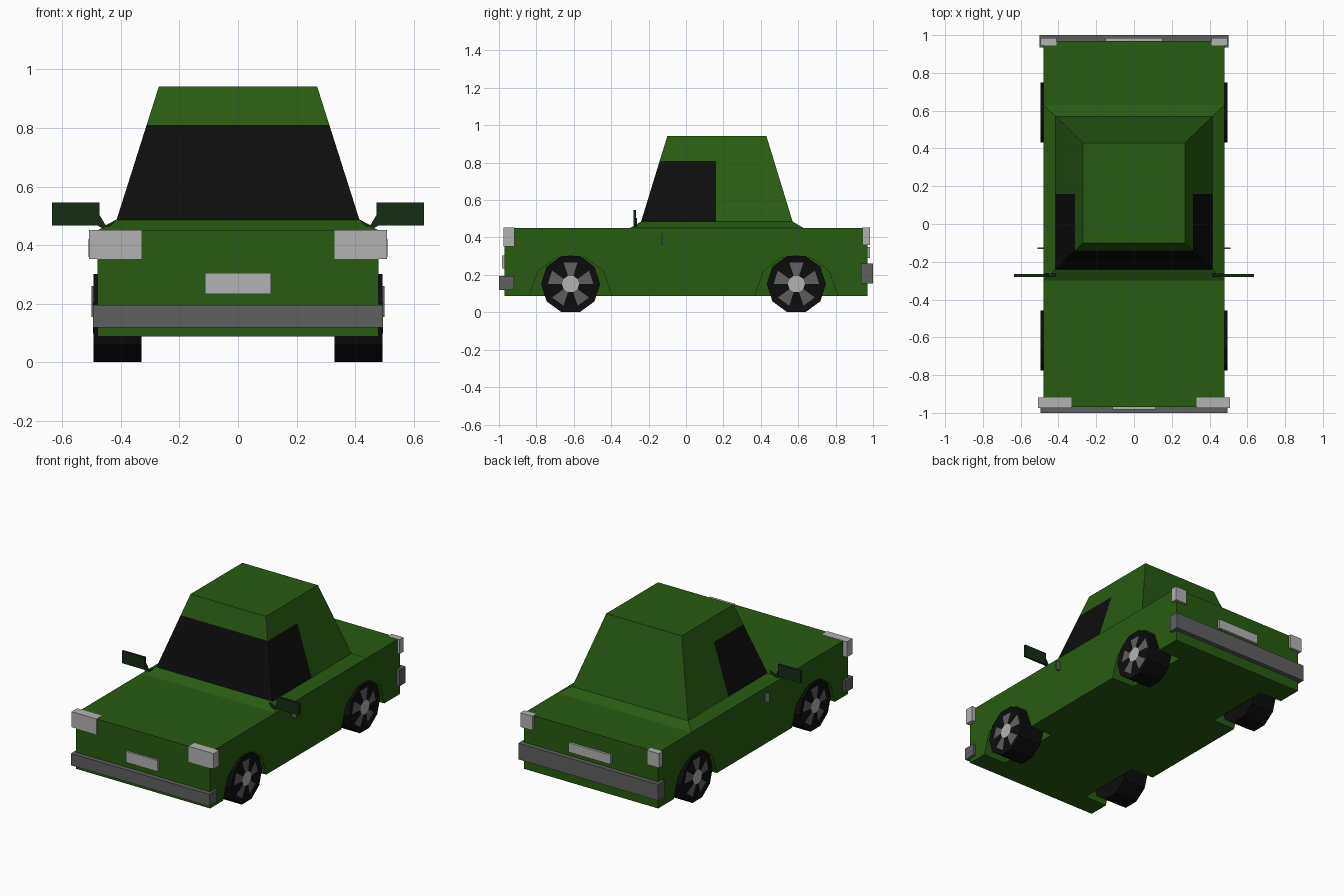
import bpy, bmesh
from math import cos, sin, tau

if "Cube" in bpy.data.objects:
    bpy.data.objects.remove(bpy.data.objects["Cube"])


def material(name, rgb):
    m = bpy.data.materials.new(name)
    m.diffuse_color = (*rgb, 1)
    m.use_nodes = True
    m.node_tree.nodes["Principled BSDF"].inputs["Base Color"].default_value = m.diffuse_color
    return m


GREEN = material("paint_green", (0.022, 0.105, 0.006))
DARK = material("dark_green", (0.007, 0.025, 0.006))
BLACK = material("black", (0.004, 0.004, 0.004))
GREY = material("mid_grey", (0.115, 0.115, 0.115))
LIGHT = material("light_grey", (0.45, 0.45, 0.45))


def finish(name, bm, *mats):
    bmesh.ops.recalc_face_normals(bm, faces=bm.faces)
    me = bpy.data.meshes.new(name)
    bm.to_mesh(me)
    bm.free()
    for m in mats:
        me.materials.append(m)
    ob = bpy.data.objects.new(name, me)
    bpy.context.collection.objects.link(ob)
    return ob


def box(name, x, y, z, mat):
    """Box from (min, max) ranges."""
    bm = bmesh.new()
    bmesh.ops.create_cube(bm, size=1)
    for v in bm.verts:
        v.co = [r[0] if c < 0 else r[1] for c, r in zip(v.co, (x, y, z))]
    return finish(name, bm, mat)


def side_box(name, x, y, z, mat):
    """The same box on both sides of the car."""
    box(name + "_right", x, y, z, mat)
    box(name + "_left", (-x[1], -x[0]), y, z, mat)


def loft(bm, rings):
    """Skin closed rings of points; returns a list of face bands."""
    vs = [[bm.verts.new(p) for p in r] for r in rings]
    n = len(vs[0])
    bands = [[bm.faces.new((a[i], a[(i + 1) % n], b[(i + 1) % n], b[i])) for i in range(n)]
             for a, b in zip(vs, vs[1:])]
    return bands, bm.faces.new(vs[0]), bm.faces.new(vs[-1])


# Lower body with four wheel wells cut out
body = box("body", (-0.48, 0.48), (-0.97, 0.97), (0.088, 0.45), GREEN)
arch = [(-0.22, 0.0), (-0.22, 0.09), (-0.175, 0.22), (-0.08, 0.29), (0, 0.305),
        (0.08, 0.29), (0.175, 0.22), (0.22, 0.09), (0.22, 0.0)]
AXLES = {"front": -0.617, "rear": 0.59}
for cy in AXLES.values():
    for s in (-1, 1):
        bm = bmesh.new()
        loft(bm, [[(s * x, cy + y, z) for y, z in arch] for x in (0.32, 0.6)])
        cutter = finish("well_cutter", bm, GREEN)
        cutter.hide_render = True
        mod = body.modifiers.new("well", 'BOOLEAN')
        mod.operation, mod.solver, mod.object = 'DIFFERENCE', 'EXACT', cutter
        bpy.context.view_layer.objects.active = body
        bpy.ops.object.modifier_apply(modifier=mod.name)
        bpy.data.objects.remove(cutter)

# Cabin: sloping sill and tapered roof, with glass at the front
bm = bmesh.new()
loft(bm, [[(-w, y0, z), (w, y0, z), (w, y1, z), (-w, y1, z)] for w, y0, y1, z in
          ((0.48, -0.30, 0.63, 0.45), (0.415, -0.24, 0.57, 0.485), (0.27, -0.10, 0.43, 0.942))])
for co, no in (((0, 0, 0.81), (0, 0, 1)), ((0, 0.16, 0), (0, 1, 0))):
    bmesh.ops.bisect_plane(bm, geom=bm.verts[:] + bm.edges[:] + bm.faces[:],
                           plane_co=co, plane_no=no)
for f in bm.faces:
    c = f.calc_center_median()
    if c.y < 0.16 and 0.5 < c.z < 0.8:
        f.material_index = 1
finish("cabin", bm, GREEN, BLACK)


# Ten-sided wheels with five grey spokes and a light hub
def wheel(name, s, cy):
    bm = bmesh.new()
    rings = [[(s * x, cy + r * cos(tau * i / 10), 0.151 + r * sin(tau * i / 10)) for i in range(10)]
             for x, r in ((0.33, 0.158), (0.494, 0.158), (0.488, 0.122), (0.495, 0.046))]
    bands, _, hub = loft(bm, rings)
    for f in bands[2][::2]:
        f.material_index = 1
    hub.material_index = 2
    finish(name, bm, BLACK, GREY, LIGHT)


for axle, cy in AXLES.items():
    wheel(axle + "_wheel_right", 1, cy)
    wheel(axle + "_wheel_left", -1, cy)

# Bumpers
box("front_bumper", (-0.495, 0.495), (-1.0, -0.92), (0.118, 0.195), GREY)
box("rear_bumper", (-0.5, 0.5), (0.935, 1.0), (0.155, 0.26), GREY)

# Lights and blank number plates
side_box("headlight", (0.33, 0.508), (-0.975, -0.918), (0.352, 0.452), LIGHT)
side_box("tail_light", (0.41, 0.495), (0.945, 0.985), (0.36, 0.452), LIGHT)
box("front_plate", (-0.113, 0.113), (-0.983, -0.96), (0.233, 0.304), LIGHT)
box("rear_plate", (-0.15, 0.15), (0.96, 0.985), (0.29, 0.35), LIGHT)

# Door handles
side_box("door_handle", (0.47, 0.51), (-0.132, -0.124), (0.36, 0.42), GREY)

# Door mirrors with tapered stems
side_box("mirror", (0.472, 0.635), (-0.281, -0.266), (0.467, 0.546), DARK)
stem = [(0.415, 0.487), (0.45, 0.45), (0.48, 0.467), (0.474, 0.505), (0.452, 0.468)]
for s, side in ((1, "right"), (-1, "left")):
    bm = bmesh.new()
    loft(bm, [[(s * x, y, z) for x, z in stem] for y in (-0.278, -0.262)])
    finish("mirror_stem_" + side, bm, DARK)
